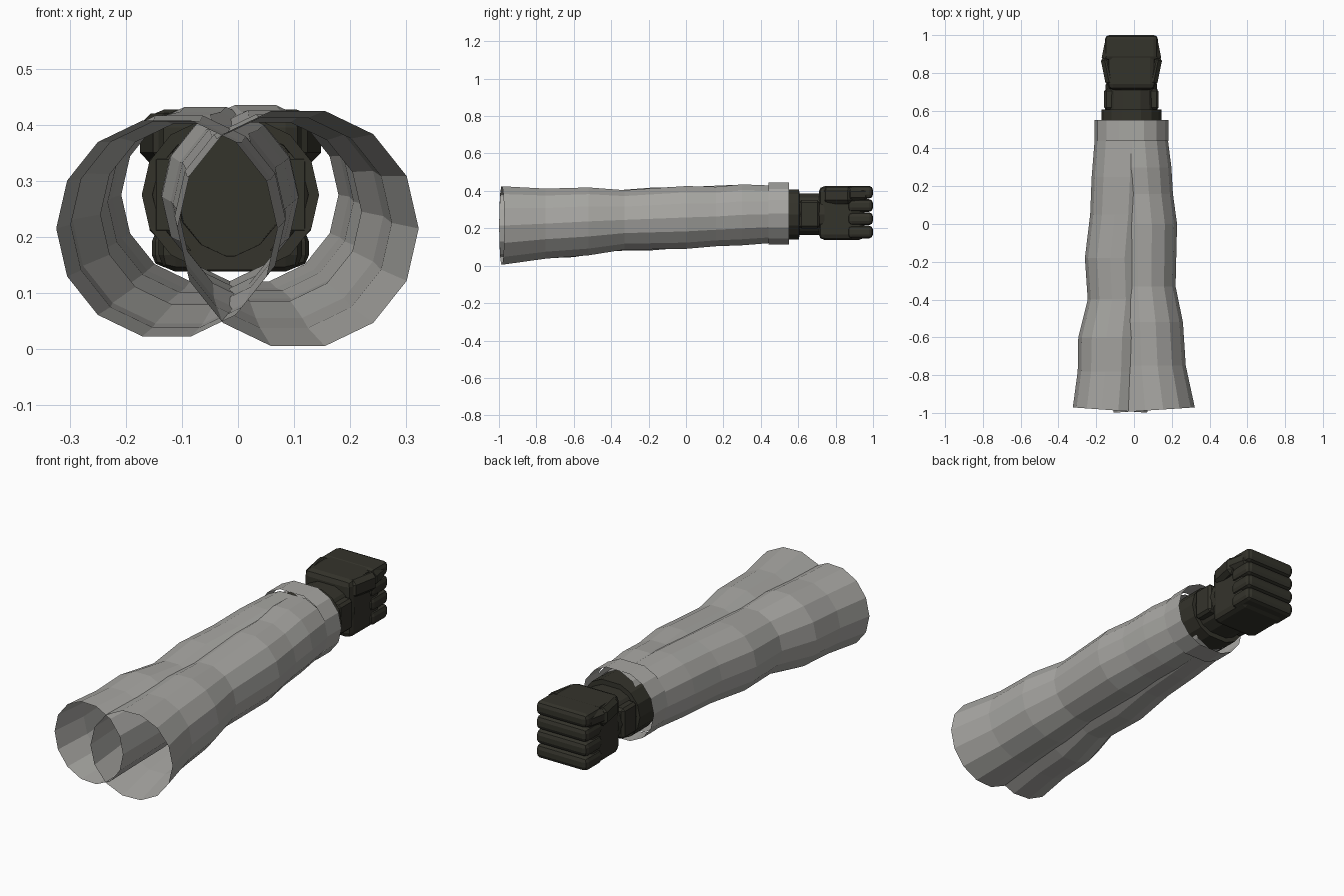
import bpy, bmesh, math
from mathutils import Matrix, Vector

if "Cube" in bpy.data.objects:
    bpy.data.objects.remove(bpy.data.objects["Cube"])

MID = -0.0135      # plane between the two overlapping arms
CZ = 0.275         # wrist height
SIDES = 14


def material(name, rgb):
    m = bpy.data.materials.new(name)
    m.diffuse_color = (*rgb, 1)
    m.use_nodes = True
    m.node_tree.nodes["Principled BSDF"].inputs["Base Color"].default_value = m.diffuse_color
    return m


CLOTH = material("grey cloth", (0.39, 0.385, 0.365))
GLOVE = material("dark glove", (0.034, 0.033, 0.024))


def finish(bm, name, mat):
    bmesh.ops.recalc_face_normals(bm, faces=bm.faces)
    me = bpy.data.meshes.new(name)
    bm.to_mesh(me)
    bm.free()
    me.materials.append(mat)
    ob = bpy.data.objects.new(name, me)
    bpy.context.collection.objects.link(ob)
    return ob


def tube(name, rings, mat, flare=0.0):
    """Open tube along y; each ring is (y, cx, cz, rx, rz)."""
    bm = bmesh.new()
    loops = []
    for i, (y, cx, cz, rx, rz) in enumerate(rings):
        loop = []
        for k in range(SIDES):
            a = 2 * math.pi * k / SIDES
            dy = flare * math.cos(a) if i == 0 else 0
            loop.append(bm.verts.new((cx + rx * math.cos(a), y + dy, cz + rz * math.sin(a))))
        loops.append(loop)
    for a, b in zip(loops, loops[1:]):
        for k in range(SIDES):
            j = (k + 1) % SIDES
            bm.faces.new((a[k], a[j], b[j], b[k]))
    return finish(bm, name, mat)


def block(bm, lo, hi, bevel, turn=0.0, segments=1):
    """Bevelled box between two corners, turned about its own z axis."""
    lo, hi = Vector(lo), Vector(hi)
    vs = bmesh.ops.create_cube(bm, size=1)["verts"]
    size = hi - lo
    for v in vs:
        v.co = Vector((v.co.x * size.x, v.co.y * size.y, v.co.z * size.z))
    bmesh.ops.rotate(bm, verts=vs, matrix=Matrix.Rotation(turn, 3, 'Z'))
    bmesh.ops.translate(bm, verts=vs, vec=(lo + hi) / 2)
    edges = list({e for v in vs for e in v.link_edges})
    bmesh.ops.bevel(bm, geom=edges, offset=bevel, segments=segments, profile=0.5, affect='EDGES')


# Sleeves: (y, centre x, centre z, radius)
RIGHT = [(-0.985, 0.107, 0.215, 0.215), (-0.75, 0.082, 0.225, 0.192),
         (-0.52, 0.073, 0.237, 0.186), (-0.33, 0.057, 0.245, 0.163),
         (0.0, 0.056, 0.258, 0.172), (0.16, 0.043, 0.263, 0.163),
         (0.3, 0.031, 0.272, 0.167), (0.45, 0.021, CZ, 0.158)]
LEFT = [(-0.985, -0.127, 0.215, 0.197), (-0.78, -0.11, 0.222, 0.188),
        (-0.6, -0.105, 0.231, 0.19), (-0.4, -0.08, 0.24, 0.165),
        (-0.18, -0.088, 0.25, 0.172), (0.05, -0.067, 0.262, 0.165),
        (0.25, -0.058, 0.27, 0.166), (0.45, -0.05, CZ, 0.158)]

for side, s, rows in (("right", 1, RIGHT), ("left", -1, LEFT)):
    tube(side + "_sleeve", [(y, x, z, r, r) for y, x, z, r in rows], CLOTH, 0.014 * s)
    cx = MID + s * 0.028
    tube(side + "_sleeve_cuff", [(0.44, cx, 0.278, 0.167, 0.17), (0.55, cx, 0.278, 0.167, 0.17)], CLOTH)

    # Glove cuff and wrist
    cx = MID + s * 0.021
    tube(side + "_glove_wrist",
         [(0.47, cx, CZ, 0.137, 0.137), (0.605, cx, CZ, 0.137, 0.137),
          (0.606, cx, CZ, 0.118, 0.113), (0.74, cx, CZ, 0.115, 0.113)], GLOVE)
    bm = bmesh.new()
    block(bm, (0.09, 0.605, 0.2), (0.144, 0.715, 0.35), 0.012)
    bmesh.ops.transform(bm, verts=bm.verts, matrix=Matrix.Translation((MID, 0, 0)) @ Matrix.Diagonal((s, 1, 1, 1)))
    finish(bm, side + "_wrist_strap", GLOVE)

    # Fist: palm, thumb, four curled fingers
    to_side = Matrix.Translation((MID, 0, 0)) @ Matrix.Diagonal((s, 1, 1, 1))
    bm = bmesh.new()
    block(bm, (-0.085, 0.71, 0.138), (0.128, 0.955, 0.425), 0.03, 0, 2)
    bmesh.ops.transform(bm, verts=bm.verts, matrix=to_side)
    finish(bm, side + "_palm", GLOVE)

    bm = bmesh.new()
    block(bm, (0.1, 0.73, 0.33), (0.15, 0.89, 0.42), 0.02, -0.2)
    block(bm, (0.106, 0.855, 0.345), (0.15, 0.975, 0.418), 0.02, 0.2)
    bmesh.ops.transform(bm, verts=bm.verts, matrix=to_side)
    finish(bm, side + "_thumb", GLOVE)

    bm = bmesh.new()
    for i in range(4):
        z = 0.18 + 0.071 * i
        block(bm, (-0.1, 0.865, z - 0.034), (0.14, 1.0, z + 0.034), 0.022, 0, 2)
    bmesh.ops.transform(bm, verts=bm.verts, matrix=to_side)
    finish(bm, side + "_fingers", GLOVE)
